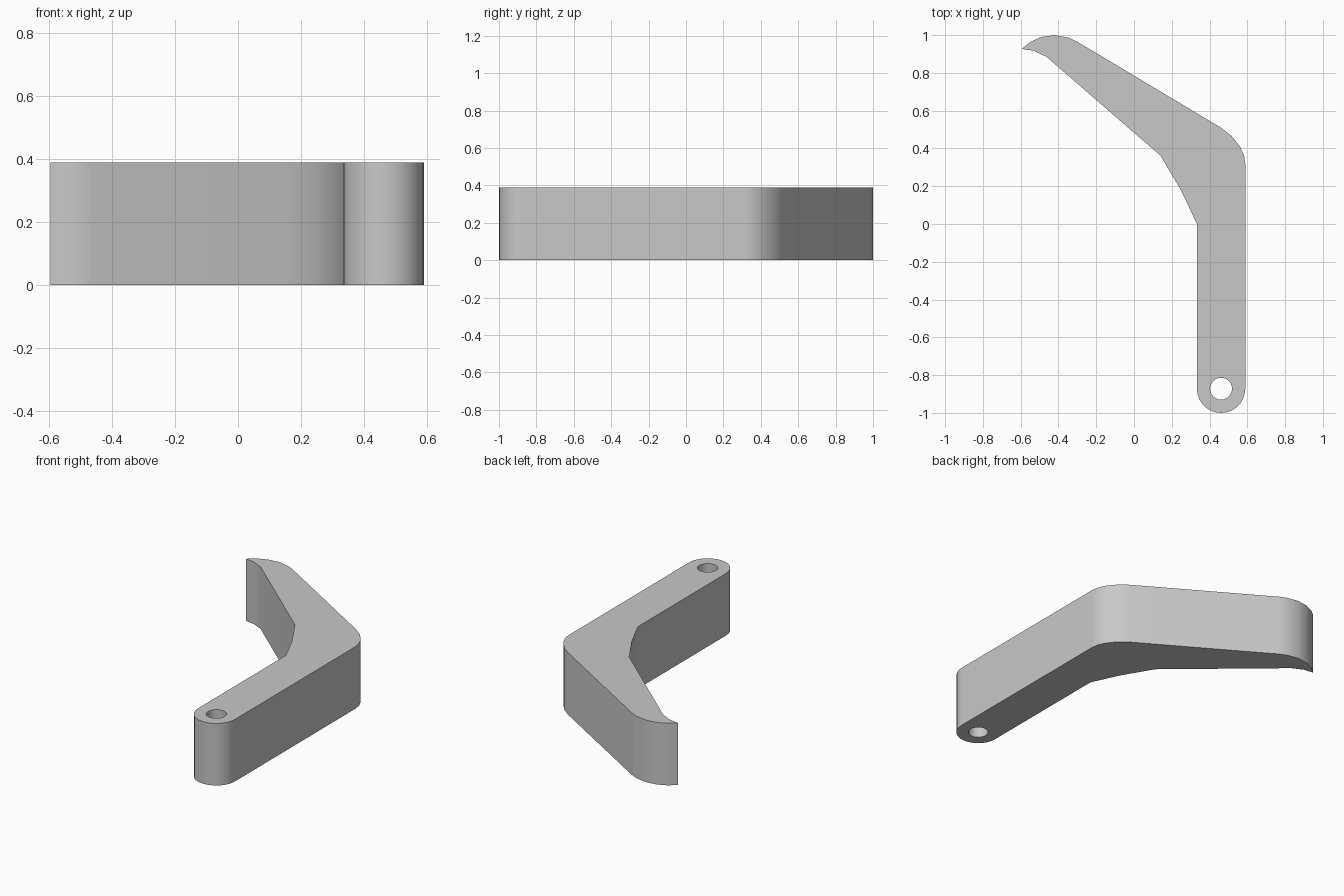
import bpy, bmesh, math

HEIGHT = 0.388
PIN = (0.461, -0.872)      # centre of the rounded end and its hole

cube = bpy.data.objects.get("Cube")
if cube:
    bpy.data.objects.remove(cube, do_unlink=True)

grey = bpy.data.materials.new("plain grey")
grey.use_nodes = True
colour = (0.58, 0.58, 0.58, 1)
grey.diffuse_color = colour
grey.node_tree.nodes["Principled BSDF"].inputs["Base Color"].default_value = colour


def arc(centre, radius, start, end, steps):
    """Points along a circular arc, angles in degrees."""
    angles = [math.radians(start + (end - start) * i / steps) for i in range(steps + 1)]
    return [(centre[0] + radius * math.cos(a), centre[1] + radius * math.sin(a)) for a in angles]


def prism(name, outline, bottom, top):
    """Extrude a flat outline upwards into a solid."""
    bm = bmesh.new()
    face = bm.faces.new([bm.verts.new((x, y, bottom)) for x, y in outline])
    lifted = bmesh.ops.extrude_face_region(bm, geom=[face])["geom"]
    verts = [g for g in lifted if isinstance(g, bmesh.types.BMVert)]
    bmesh.ops.translate(bm, verts=verts, vec=(0, 0, top - bottom))
    bmesh.ops.recalc_face_normals(bm, faces=bm.faces)
    mesh = bpy.data.meshes.new(name)
    bm.to_mesh(mesh)
    bm.free()
    mesh.materials.append(grey)
    obj = bpy.data.objects.new(name, mesh)
    bpy.context.collection.objects.link(obj)
    return obj


# Bent arm: rounded end, outer bend, hooked tip, inner bend
rounded_end = arc(PIN, 0.128, 180, 360, 14)
outer_bend = [(0.589, 0.32), (0.582, 0.365), (0.56, 0.412), (0.515, 0.468), (0.46, 0.51)]
hook_top = [(-0.30, 0.965), (-0.346, 0.986), (-0.42, 1.0), (-0.49, 0.99), (-0.547, 0.965)]
hook_tip = [(-0.594, 0.927), (-0.53, 0.917), (-0.463, 0.885)]
inner_bend = [(0.14, 0.362), (0.25, 0.177), (0.333, 0.0)]
arm = prism("bent_arm", rounded_end + outer_bend + hook_top + hook_tip + inner_bend, 0, HEIGHT)

# Pivot hole through the rounded end
cutter = prism("pivot_hole_cutter", arc(PIN, 0.058, 0, 360 - 15, 23), -0.1, HEIGHT + 0.1)
cut = arm.modifiers.new("pivot hole", "BOOLEAN")
cut.operation = "DIFFERENCE"
cut.solver = "EXACT"
cut.object = cutter

# Bake the cut and drop the cutter
bpy.context.view_layer.update()
baked = bpy.data.meshes.new_from_object(arm.evaluated_get(bpy.context.evaluated_depsgraph_get()))
arm.modifiers.clear()
arm.data = baked
bpy.data.objects.remove(cutter, do_unlink=True)

# Smooth bends, crisp rims
bpy.ops.object.select_all(action="DESELECT")
arm.select_set(True)
bpy.context.view_layer.objects.active = arm
bpy.ops.object.shade_smooth_by_angle(angle=math.radians(35))
weighted = arm.modifiers.new("weighted normals", "WEIGHTED_NORMAL")
weighted.keep_sharp = True
